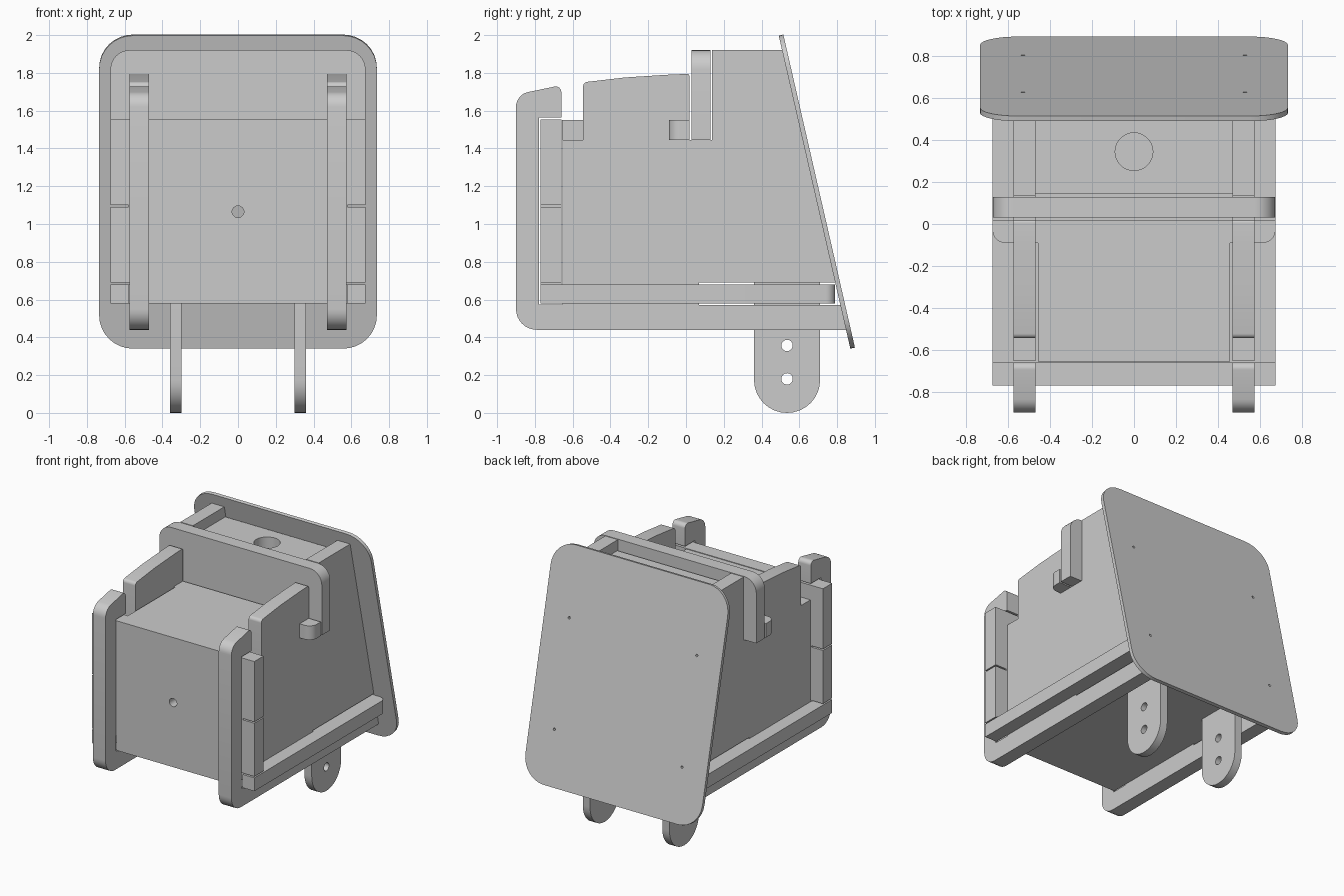
import bpy, bmesh, math
from mathutils import Vector, Matrix

if "Cube" in bpy.data.objects:
    bpy.data.objects.remove(bpy.data.objects["Cube"], do_unlink=True)

# Single plain material
grey = bpy.data.materials.new("light_grey")
grey.use_nodes = True
grey.diffuse_color = (0.6, 0.6, 0.6, 1)
grey.node_tree.nodes["Principled BSDF"].inputs["Base Color"].default_value = (0.6, 0.6, 0.6, 1)

X, Y, Z = Vector((1, 0, 0)), Vector((0, 1, 0)), Vector((0, 0, 1))


def fillet(points, steps=8):
    """Outline points are (u, v) or (u, v, radius); corners with a radius become arcs."""
    out = []
    for i, p in enumerate(points):
        c = Vector(p[:2])
        if len(p) == 2:
            out.append(c)
            continue
        a = (Vector(points[i - 1][:2]) - c).normalized()
        b = (Vector(points[(i + 1) % len(points)][:2]) - c).normalized()
        half = a.angle(b) / 2
        centre = c + (a + b).normalized() * (p[2] / math.sin(half))
        start = c + a * (p[2] / math.tan(half)) - centre
        end = c + b * (p[2] / math.tan(half)) - centre
        turn = math.atan2(start.x * end.y - start.y * end.x, start.dot(end))
        for k in range(steps + 1):
            out.append(centre + Matrix.Rotation(turn * k / steps, 2) @ start)
    return out


def board(name, outline, u, v, w, lo, hi, origin=(0, 0, 0)):
    """Sheet part: outline in the u-v plane, extruded along w from lo to hi."""
    bm = bmesh.new()
    o = Vector(origin)
    face = bm.faces.new([bm.verts.new(o + u * p.x + v * p.y + w * lo) for p in fillet(outline)])
    ext = bmesh.ops.extrude_face_region(bm, geom=[face])
    verts = [g for g in ext["geom"] if isinstance(g, bmesh.types.BMVert)]
    bmesh.ops.translate(bm, verts=verts, vec=w * (hi - lo))
    bmesh.ops.recalc_face_normals(bm, faces=bm.faces)
    mesh = bpy.data.meshes.new(name)
    bm.to_mesh(mesh)
    bm.free()
    mesh.materials.append(grey)
    ob = bpy.data.objects.new(name, mesh)
    bpy.context.collection.objects.link(ob)
    return ob


def mirrored(half):
    """Close a right-hand half outline with its mirror image."""
    return half + [(-p[0],) + tuple(p[1:]) for p in reversed(half)]


def drill(ob, centre, axis, radius, depth=0.4):
    bpy.ops.mesh.primitive_cylinder_add(vertices=32, radius=radius, depth=depth, location=centre)
    cutter = bpy.context.object
    cutter.rotation_euler = axis.to_track_quat("Z", "Y").to_euler()
    cutter.hide_render = True
    cutter.data.materials.append(grey)
    mod = ob.modifiers.new("hole", "BOOLEAN")
    mod.operation = "DIFFERENCE"
    mod.object = cutter
    bpy.context.view_layer.objects.active = ob
    bpy.ops.object.modifier_apply(modifier=mod.name)
    bpy.data.objects.remove(cutter, do_unlink=True)


parts = []

# Side panels with front slot, hook notch, cross-board slot and rear floor slot
side = [(-.90, .44, .11), (.847, .44), (.818, .57), (.07, .57), (.07, .69), (.79, .69),
        (.509, 1.92), (.137, 1.92), (.137, 1.445), (.018, 1.445), (.018, 1.795, .012),
        (-.10, 1.79), (-.32, 1.776), (-.545, 1.75, .025), (-.545, 1.445), (-.655, 1.445),
        (-.655, .575), (-.778, .575), (-.778, 1.565), (-.66, 1.565), (-.66, 1.735, .03),
        (-.90, 1.685, .08)]
# Mounting lugs with round ends
lug = [(.36, 0, .1745), (.71, 0, .1745), (.71, .69), (.36, .69)]
for label, s in (("left", 1), ("right", -1)):
    parts.append(board(label + "_side_panel", side, Y, Z, X * s, .47, .575))
    ob = board(label + "_mounting_lug", lug, Y, Z, X * s, .30, .36)
    for z in (.18, .357):
        drill(ob, (s * .33, .535, z), X, .03)
    parts.append(ob)

# Front panel with split side tabs
front = board("front_panel", mirrored(
    [(.47, .58), (.47, .69), (.675, .69), (.675, 1.09), (.58, 1.09), (.58, 1.1),
     (.675, 1.1), (.675, 1.553), (.47, 1.553)]), X, Z, Y, -.77, -.66)
drill(front, (0, -.715, 1.065), Y, .031)
parts.append(front)

# Floor with long side rails
parts.append(board("floor_panel", mirrored(
    [(.47, -.66), (.577, -.66), (.577, -.77), (.675, -.77), (.675, .79, .05)]),
    X, Y, Z, .58, .68))

# Top panel with rounded hook tabs
parts.append(board("top_panel", mirrored(
    [(.457, -.657), (.457, -.09), (.675, -.09, .06), (.675, .018)]),
    X, Y, Z, 1.445, 1.55))

# Cross board straddling the sides
parts.append(board("cross_board", mirrored(
    [(.675, 1.445), (.675, 1.92, .1)]), X, Z, Y, .03, .13))

# Rear shelf with a round opening
shelf = board("rear_shelf", mirrored([(.47, .143), (.47, .52)]), X, Y, Z, 1.735, 1.84)
drill(shelf, (0, .345, 1.79), Z, .09)
parts.append(shelf)

# Leaning back plate with screw holes
up, out = Vector((0, -.223, .975)), Vector((0, .975, .223))
base = Vector((0, .87, .34))
plate = board("back_plate", mirrored([(.735, 0, .18), (.735, 1.7, .18)]),
              X, up, out, 0, .025, base)
for x in (-.53, .53):
    for v in (.4, 1.19):
        drill(plate, base + X * x + up * v, out, .009, .1)
parts.append(plate)

# Smooth curved edges, keep corners sharp
bpy.ops.object.select_all(action="DESELECT")
for ob in parts:
    ob.select_set(True)
bpy.context.view_layer.objects.active = parts[0]
bpy.ops.object.shade_smooth_by_angle(angle=math.radians(30))
